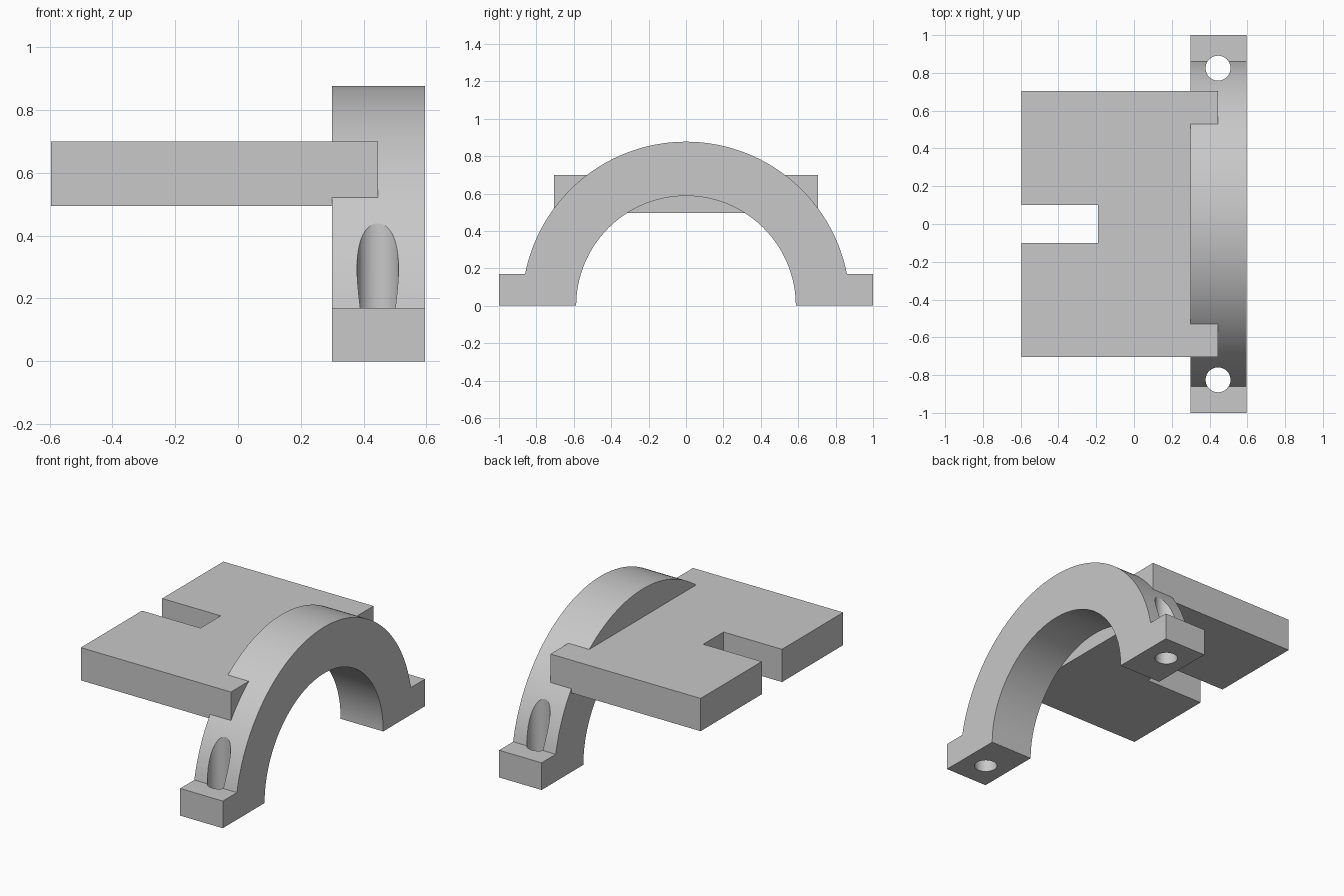
import bpy
import bmesh
from math import asin, cos, pi, sin
from mathutils import Vector

if "Cube" in bpy.data.objects:
    bpy.data.objects.remove(bpy.data.objects["Cube"], do_unlink=True)

# Dimensions
OUTER, INNER = 0.877, 0.587
BACK, FRONT = 0.30, 0.595          # arch extent along x
FOOT_TOP = 0.17
STEPS = 96

grey = bpy.data.materials.new("plain_grey")
grey.use_nodes = True
colour = (0.58, 0.58, 0.58, 1)
grey.diffuse_color = colour
grey.node_tree.nodes["Principled BSDF"].inputs["Base Color"].default_value = colour


def prism(name, outline, sweep):
    """Extrude a closed outline along the sweep vector."""
    bm = bmesh.new()
    face = bm.faces.new([bm.verts.new(p) for p in outline])
    grown = bmesh.ops.extrude_face_region(bm, geom=[face], use_keep_orig=True)
    verts = [g for g in grown["geom"] if isinstance(g, bmesh.types.BMVert)]
    bmesh.ops.translate(bm, verts=verts, vec=Vector(sweep))
    bmesh.ops.recalc_face_normals(bm, faces=bm.faces)
    mesh = bpy.data.meshes.new(name)
    bm.to_mesh(mesh)
    bm.free()
    mesh.materials.append(grey)
    obj = bpy.data.objects.new(name, mesh)
    bpy.context.collection.objects.link(obj)
    return obj


def arc(radius, start, end, x):
    angles = [start + (end - start) * i / STEPS for i in range(STEPS + 1)]
    return [(x, radius * cos(a), radius * sin(a)) for a in angles]


def activate(obj):
    bpy.ops.object.select_all(action="DESELECT")
    obj.select_set(True)
    bpy.context.view_layer.objects.active = obj


def cut(obj, cutter):
    """Subtract the cutter and discard it."""
    cutter.hide_render = True
    mod = obj.modifiers.new("cut", "BOOLEAN")
    mod.operation = "DIFFERENCE"
    mod.solver = "EXACT"
    mod.object = cutter
    activate(obj)
    bpy.ops.object.modifier_apply(modifier=mod.name)
    bpy.data.objects.remove(cutter, do_unlink=True)


def smooth(obj):
    activate(obj)
    bpy.ops.object.shade_smooth_by_angle(angle=pi / 6)


# Half-ring arch with a flat foot on each side
a = asin(FOOT_TOP / OUTER)
outline = arc(OUTER, a, pi - a, BACK)
outline += [(BACK, -1, FOOT_TOP), (BACK, -1, 0)]
outline += arc(INNER, pi, 0, BACK)
outline += [(BACK, 1, 0), (BACK, 1, FOOT_TOP)]
arch = prism("arch_with_feet", outline, (FRONT - BACK, 0, 0))

# Vertical bolt holes, grooving the arch above the feet
for side in (-1, 1):
    ring = [(0.445 + 0.066 * cos(2 * pi * i / 48),
             side * 0.825 + 0.066 * sin(2 * pi * i / 48), -0.1) for i in range(48)]
    cut(arch, prism("bolt_hole_cutter", ring, (0, 0, 1)))
smooth(arch)

# Slotted plate, its corners resting on the outside of the arch
Z0, Z1 = 0.495, 0.70
half = [(-0.19, 0.10), (-0.595, 0.10), (-0.595, 0.705), (0.445, 0.705)]
outline = [(x, y, Z0) for x, y in half]
outline += [(x, -y, Z0) for x, y in reversed(half)]
plate = prism("slotted_plate", outline, (0, 0, Z1 - Z0))
disc = arc(OUTER, a, pi - a, BACK)
cut(plate, prism("arch_seat_cutter", disc, (FRONT - BACK, 0, 0)))
smooth(plate)
